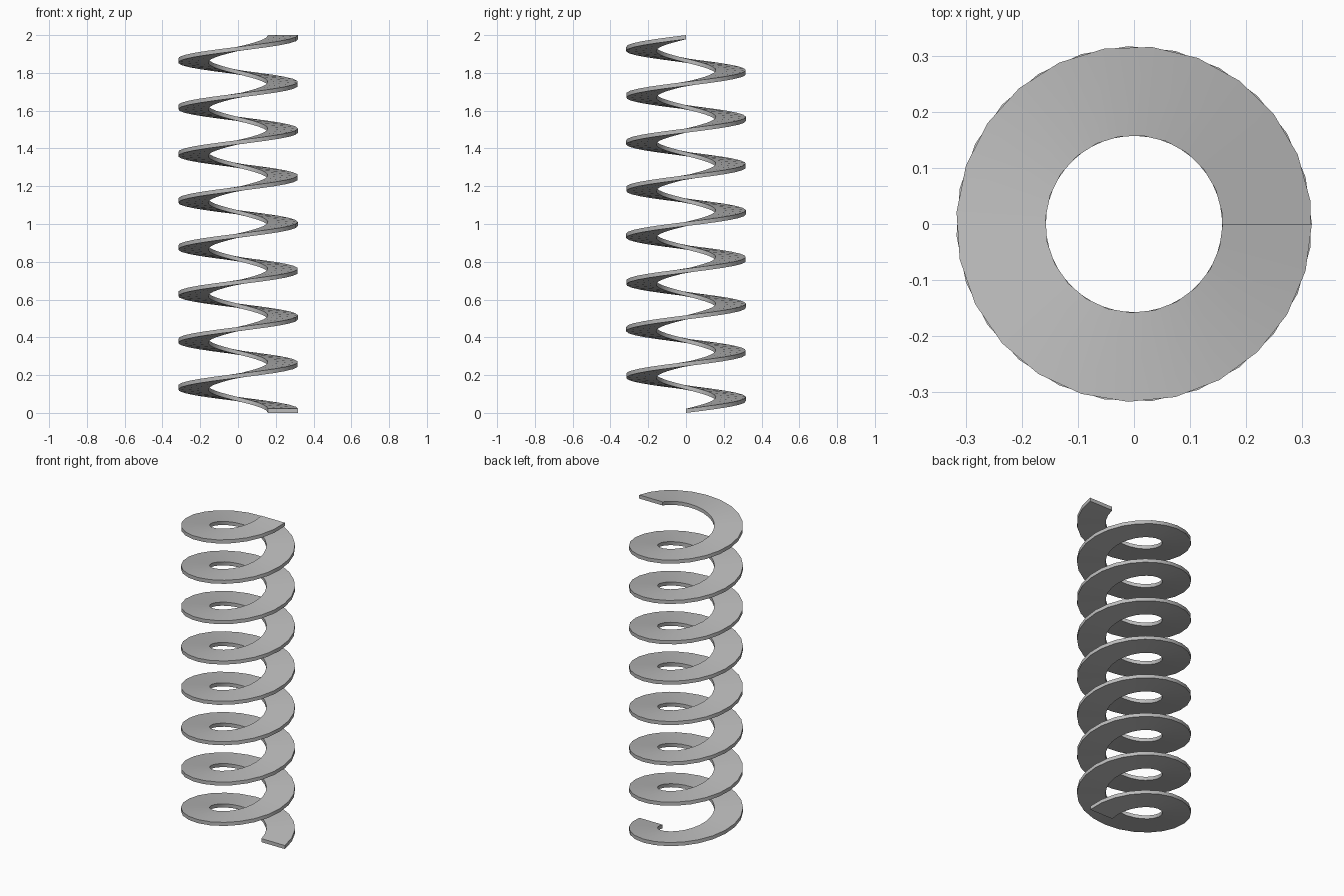
import bpy
import bmesh
from math import cos, sin, tau, radians

cube = bpy.data.objects.get("Cube")
if cube:
    bpy.data.objects.remove(cube, do_unlink=True)

TURNS = 8
STEPS = 188
INNER, OUTER = 0.158, 0.317
THICK = 0.022
HEIGHT = 2.0

# Plain grey for the whole spring
grey = bpy.data.materials.new("grey")
grey.use_nodes = True
colour = (0.5, 0.5, 0.5, 1)
grey.diffuse_color = colour
grey.node_tree.nodes["Principled BSDF"].inputs["Base Color"].default_value = colour

# Flat rectangular section swept up a helix
bm = bmesh.new()
section = [(INNER, 0), (OUTER, 0), (OUTER, THICK), (INNER, THICK)]
rings = []
for i in range(STEPS + 1):
    t = i / STEPS
    a = TURNS * tau * t
    rise = (HEIGHT - THICK) * t
    rings.append([bm.verts.new((r * cos(a), r * sin(a), z + rise)) for r, z in section])

for lower, upper in zip(rings, rings[1:]):
    for k in range(4):
        n = (k + 1) % 4
        bm.faces.new((lower[k], lower[n], upper[n], upper[k]))

# End caps
bm.faces.new(rings[0])
bm.faces.new(rings[-1])
bmesh.ops.recalc_face_normals(bm, faces=bm.faces)

mesh = bpy.data.meshes.new("coil_spring")
bm.to_mesh(mesh)
bm.free()
mesh.materials.append(grey)
spring = bpy.data.objects.new("coil_spring", mesh)
bpy.context.collection.objects.link(spring)

# Smooth along the coil, sharp at its four edges
bpy.context.view_layer.objects.active = spring
spring.select_set(True)
bpy.ops.object.shade_smooth_by_angle(angle=radians(30))
